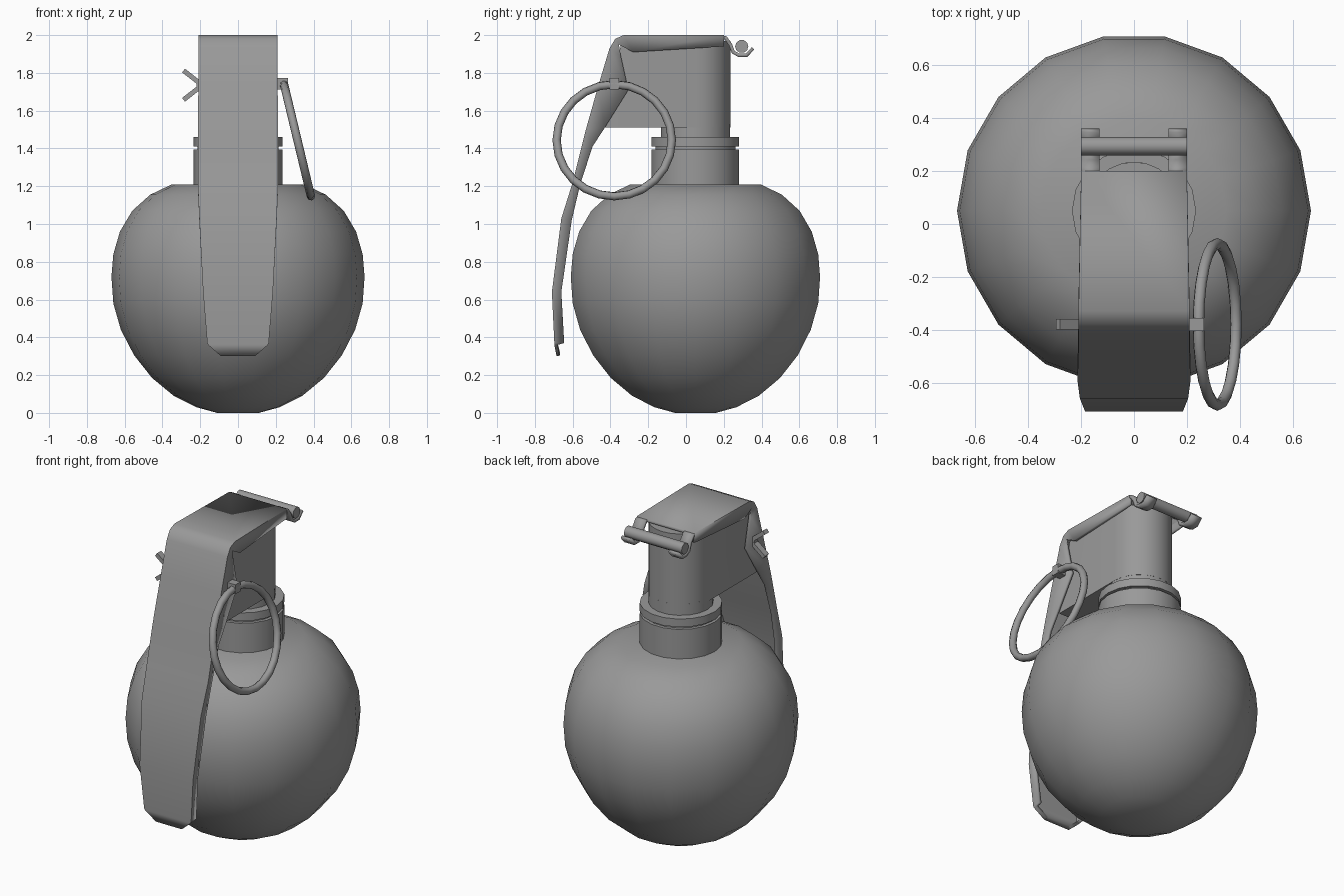
import bpy, bmesh, math
from mathutils import Matrix, Vector

cube = bpy.data.objects.get("Cube")
if cube:
    bpy.data.objects.remove(cube, do_unlink=True)

GREY = (0.32, 0.32, 0.32, 1.0)
metal = bpy.data.materials.new("grey metal")
metal.use_nodes = True
metal.diffuse_color = GREY
metal.node_tree.nodes["Principled BSDF"].inputs["Base Color"].default_value = GREY

AXIS_Y = 0.05  # centre line of body, neck and head


def finish(name, bm, angle=30):
    """Turn a bmesh into a grey object, smooth except at sharp edges."""
    mesh = bpy.data.meshes.new(name)
    bm.to_mesh(mesh)
    bm.free()
    mesh.materials.append(metal)
    obj = bpy.data.objects.new(name, mesh)
    bpy.context.collection.objects.link(obj)
    bpy.ops.object.select_all(action='DESELECT')
    obj.select_set(True)
    bpy.context.view_layer.objects.active = obj
    bpy.ops.object.shade_smooth_by_angle(angle=math.radians(angle))
    return obj


def loft(name, rows, closed=True, caps=True, angle=30):
    """Skin a list of equally long point rows."""
    bm = bmesh.new()
    grid = [[bm.verts.new(p) for p in row] for row in rows]
    n = len(grid[0])
    for a, b in zip(grid, grid[1:]):
        for i in range(n if closed else n - 1):
            j = (i + 1) % n
            bm.faces.new((a[i], a[j], b[j], b[i]))
    if caps:
        bm.faces.new(grid[0][::-1])
        bm.faces.new(grid[-1])
    if closed:
        bmesh.ops.recalc_face_normals(bm, faces=bm.faces)
    return finish(name, bm, angle)


def lathe(name, profile, segments=18):
    turn = [2 * math.pi * i / segments for i in range(segments)]
    return loft(name, [[(r * math.cos(a), AXIS_Y + r * math.sin(a), z) for a in turn]
                       for r, z in profile])


def box(name, size, centre, tilt=0.0):
    bm = bmesh.new()
    bmesh.ops.create_cube(bm, size=1, matrix=Matrix.Translation(centre)
                          @ Matrix.Rotation(tilt, 4, 'Y') @ Matrix.Diagonal((*size, 1)))
    return finish(name, bm)


def thicken(obj, thickness, offset):
    mod = obj.modifiers.new("thickness", 'SOLIDIFY')
    mod.thickness, mod.offset = thickness, offset
    mod.use_even_offset = True


# Round body with flat top and bottom
lathe("body", [(0.11, 0), (0.22, 0.03), (0.34, 0.09), (0.455, 0.185), (0.55, 0.305),
               (0.62, 0.44), (0.66, 0.58), (0.67, 0.72), (0.66, 0.84), (0.625, 0.96),
               (0.56, 1.07), (0.465, 1.155), (0.35, 1.21)])

# Neck with groove and collar
lathe("neck", [(0.235, 1.19), (0.235, 1.395), (0.215, 1.395), (0.215, 1.41),
               (0.235, 1.41), (0.235, 1.46), (0.185, 1.46), (0.185, 1.53)])

# Head: round at the back, sloped against the lever at the front
def head_row(z, front):
    arc = [math.pi * i / 12 for i in range(13)]
    row = [(0.185 * math.cos(a), AXIS_Y + 0.185 * math.sin(a), z) for a in arc]
    return row + [(-0.185, front, z), (0.185, front, z)]

loft("head", [head_row(1.51, -0.44), head_row(1.97, -0.34)])

# Lever: folded channel given as outer (y, z), flange edge (y, z), half width
channel = [((0.20, 2.00), (0.20, 1.94), 0.20), ((-0.33, 2.00), (-0.28, 1.91), 0.21),
           ((-0.375, 1.98), (-0.355, 1.95), 0.21), ((-0.405, 1.93), (-0.345, 1.89), 0.21),
           ((-0.465, 1.73), (-0.305, 1.71), 0.21), ((-0.53, 1.50), (-0.43, 1.51), 0.212),
           ((-0.55, 1.42), (-0.495, 1.41), 0.213), ((-0.60, 1.22), (-0.56, 1.21), 0.213),
           ((-0.66, 1.03), (-0.605, 1.02), 0.205), ((-0.71, 0.64), (-0.66, 0.64), 0.185),
           ((-0.697, 0.37), (-0.645, 0.37), 0.163), ((-0.697, 0.36), (-0.68, 0.36), 0.158),
           ((-0.685, 0.30), (-0.67, 0.30), 0.09)]
lever = loft("lever", [[(-w, *q), (-w, *p), (w, *p), (w, *q)] for p, q, w in channel],
             closed=False, caps=False, angle=40)
top = max(lever.data.polygons, key=lambda f: f.center.z)
thicken(lever, 0.018, -1 if top.normal.z > 0 else 1)

# Hinge rod and the two hooks that grip it
bm = bmesh.new()
bmesh.ops.create_cone(bm, cap_ends=True, segments=10, radius1=0.035, radius2=0.035, depth=0.40,
                      matrix=Matrix.Translation((0, 0.295, 1.94)) @ Matrix.Rotation(math.pi / 2, 4, 'Y'))
finish("hinge_rod", bm, 40)
hook = [(0.18, 1.99), (0.21, 1.985), (0.235, 1.95), (0.25, 1.91),
        (0.28, 1.893), (0.32, 1.893), (0.355, 1.93)]
for side, name in ((1, "left_hook"), (-1, "right_hook")):
    strip = loft(name, [[(side * 0.13, y, z), (side * 0.20, y, z)] for y, z in hook],
                 closed=False, caps=False, angle=40)
    thicken(strip, 0.018, 0)

# Split safety pin through the head
PIN_Y, PIN_Z = -0.38, 1.735
box("pin_shaft", (0.44, 0.036, 0.036), (0, PIN_Y, PIN_Z))
box("pin_eye", (0.06, 0.05, 0.06), (0.235, PIN_Y, 1.742))
for up, name in ((1, "upper_prong"), (-1, "lower_prong")):
    box(name, (0.115, 0.04, 0.025), (-0.243, PIN_Y, PIN_Z + up * 0.042), up * math.radians(38))

# Pull ring hanging slightly outwards
RADIUS, TUBE = 0.305, 0.022
place = Matrix.Translation((0.315, PIN_Y, 1.443)) @ Matrix.Rotation(math.radians(-13.5), 4, 'Y')
steps = [2 * math.pi * i / 24 for i in range(25)]
rows = []
for a in steps:
    out = Vector((0, math.cos(a), math.sin(a)))
    rows.append([place @ (out * (RADIUS + TUBE * math.cos(b)) + Vector((TUBE * math.sin(b), 0, 0)))
                 for b in (math.pi * k / 4 for k in range(8))])
ring = loft("pull_ring", rows, caps=False, angle=60)
bm = bmesh.new()
bm.from_mesh(ring.data)
bmesh.ops.remove_doubles(bm, verts=bm.verts, dist=0.0005)
bm.to_mesh(ring.data)
bm.free()
